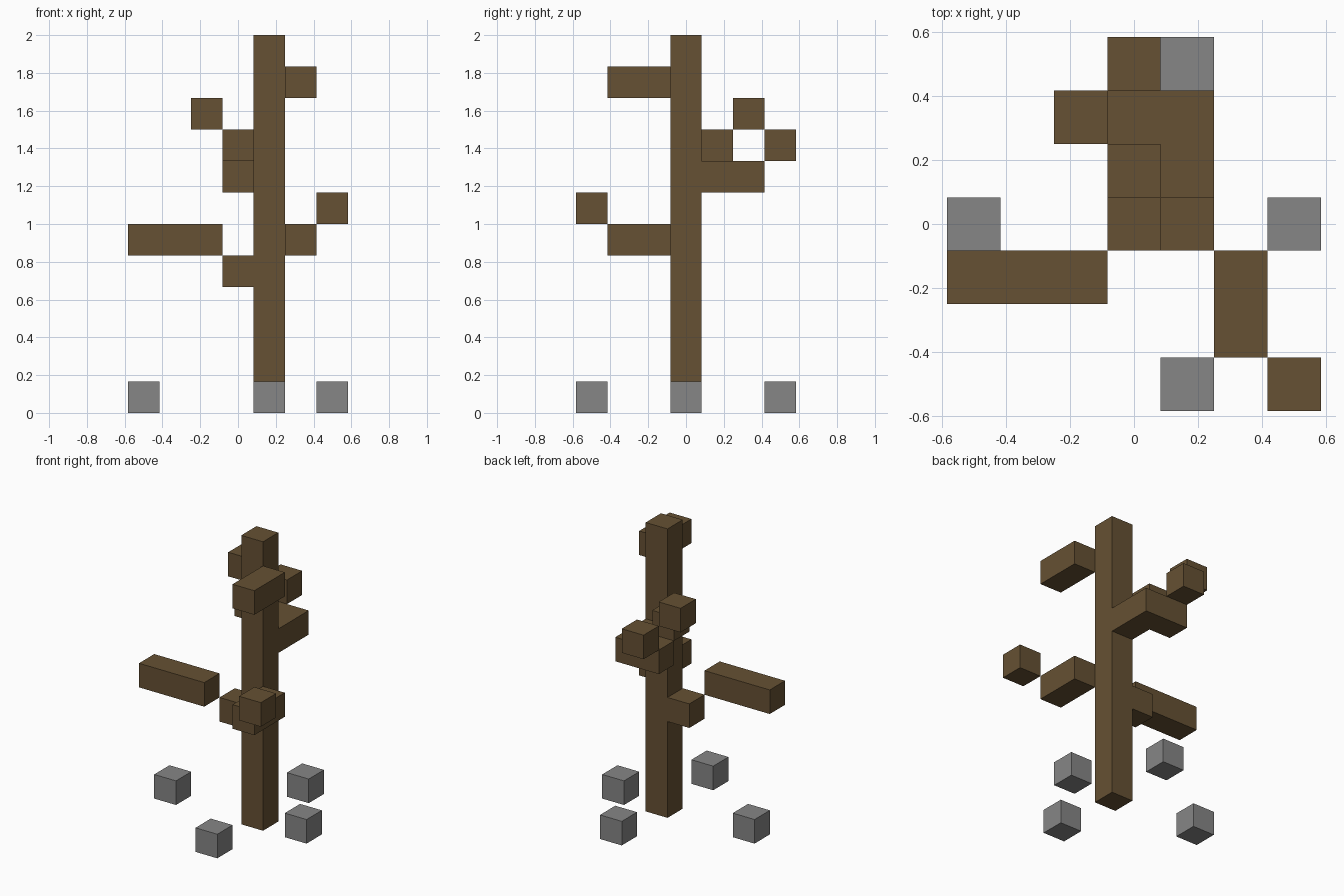
import bpy
import bmesh
from mathutils import Vector

UNIT = 1 / 6  # edge of one block; the model is twelve blocks tall

cube = bpy.data.objects.get("Cube")
if cube:
    bpy.data.objects.remove(cube, do_unlink=True)


def make_material(name, rgb):
    mat = bpy.data.materials.new(name)
    mat.use_nodes = True
    colour = (*rgb, 1)
    mat.diffuse_color = colour
    mat.node_tree.nodes["Principled BSDF"].inputs["Base Color"].default_value = colour
    return mat


bark = make_material("brown bark", (0.133, 0.082, 0.033))
stone = make_material("grey stone", (0.238, 0.238, 0.238))


def block(name, mat, first, last=None):
    """Box filling the grid cells from first to last, both included."""
    lo = Vector(first)
    hi = Vector(last or first)
    size = (hi - lo + Vector((1, 1, 1))) * UNIT
    bm = bmesh.new()
    bmesh.ops.create_cube(bm, size=1)
    bmesh.ops.scale(bm, vec=size, verts=bm.verts)
    mesh = bpy.data.meshes.new(name)
    bm.to_mesh(mesh)
    bm.free()
    mesh.materials.append(mat)
    obj = bpy.data.objects.new(name, mesh)
    obj.location = ((lo + hi) / 2 + Vector((0, 0, 0.5))) * UNIT
    bpy.context.collection.objects.link(obj)
    return obj


# Trunk
block("trunk", bark, (1, 0, 0), (1, 0, 11))

# Right branch, stepping up from a stub on the trunk
block("right_branch_stub", bark, (0, 0, 4))
block("right_branch", bark, (-3, -1, 5), (-1, -1, 5))

# Front branches, with a twig at the tip of the lower one
for name, z in (("lower", 5), ("upper", 10)):
    block(name + "_front_branch", bark, (2, -2, z), (2, -1, z))
block("front_twig", bark, (3, -3, 6))

# Bent back branch and its twigs
block("back_branch", bark, (1, 1, 7), (1, 2, 7))
block("back_branch_bend", bark, (0, 2, 7))
block("inner_back_twig", bark, (0, 1, 8))
block("outer_back_twig", bark, (0, 3, 8))
block("high_back_twig", bark, (-1, 2, 9))

# Stones on the ground around the trunk
for name, x, y in (("left", 3, 0), ("right", -3, 0),
                   ("front", 1, -3), ("back", 1, 3)):
    block(name + "_stone", stone, (x, y, 0))
